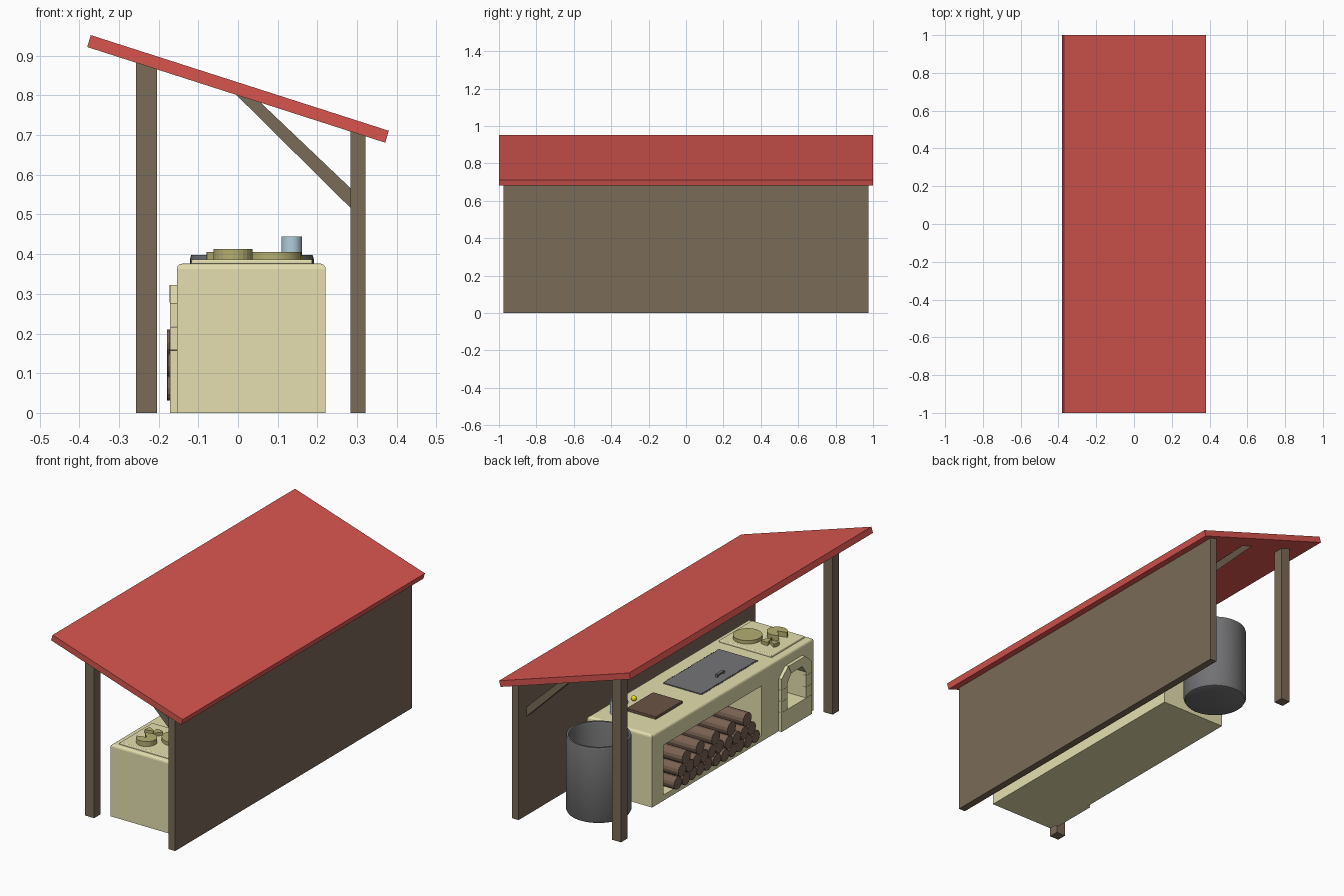
import bpy, bmesh, math, random
from mathutils import Vector

if "Cube" in bpy.data.objects:
    bpy.data.objects.remove(bpy.data.objects["Cube"])
random.seed(4)

def mat(name, *rgb):
    m = bpy.data.materials.new(name)
    m.diffuse_color = (*[(c / 255) ** 2.2 for c in rgb], 1)
    m.use_nodes = True
    m.node_tree.nodes["Principled BSDF"].inputs["Base Color"].default_value = m.diffuse_color
    return m

RED = mat("roof_red", 215, 86, 80)
WOOD = mat("dark_wood", 121, 106, 88)
BARK = mat("bark", 122, 99, 84)
CLAY = mat("clay", 228, 222, 173)
BREAD = mat("olive", 178, 172, 112)
BOARD = mat("board", 106, 84, 70)
STEEL = mat("steel", 116, 116, 119)
DARK = mat("dark_steel", 114, 114, 116)
GLASS = mat("glass_blue", 176, 205, 218)
YELLOW = mat("yellow", 235, 225, 20)

def finish(name, bm, m, smooth=False):
    bmesh.ops.recalc_face_normals(bm, faces=bm.faces)
    me = bpy.data.meshes.new(name)
    bm.to_mesh(me)
    bm.free()
    ob = bpy.data.objects.new(name, me)
    bpy.context.collection.objects.link(ob)
    me.materials.append(m)
    if smooth:
        bpy.ops.object.select_all(action='DESELECT')
        ob.select_set(True)
        bpy.context.view_layer.objects.active = ob
        bpy.ops.object.shade_smooth_by_angle(angle=math.radians(35))
    return ob

def prism(name, pts, axis, a, b, m, top_bevel=0):
    """Extrude a 2D outline along axis: 'x' (pts y,z), 'y' (pts x,z), 'z' (pts x,y)."""
    place = {'x': lambda p, t: (t, *p), 'y': lambda p, t: (p[0], t, p[1]), 'z': lambda p, t: (*p, t)}[axis]
    bm = bmesh.new()
    f = bm.faces.new([bm.verts.new(place(p, a)) for p in pts])
    r = bmesh.ops.extrude_face_region(bm, geom=[f])
    d = Vector(place((0, 0), b - a))
    bmesh.ops.translate(bm, vec=d, verts=[v for v in r['geom'] if isinstance(v, bmesh.types.BMVert)])
    if top_bevel:
        edges = [e for e in bm.edges if all(abs(v.co.z - b) < 1e-5 for v in e.verts)]
        bmesh.ops.bevel(bm, geom=edges, offset=top_bevel, segments=3, profile=0.5, affect='EDGES')
    return finish(name, bm, m)

def box(name, x, y, z, m, top_bevel=0):
    return prism(name, [(x[0], y[0]), (x[1], y[0]), (x[1], y[1]), (x[0], y[1])], 'z', *z, m, top_bevel)

def lathe(name, profile, loc, m, n=32):
    bm = bmesh.new()
    rings = []
    for r, z in profile:
        if r == 0:
            rings.append([bm.verts.new((loc[0], loc[1], z))] * n)
        else:
            rings.append([bm.verts.new((loc[0] + r * math.cos(2 * math.pi * i / n),
                                        loc[1] + r * math.sin(2 * math.pi * i / n), z)) for i in range(n)])
    for p, q in zip(rings, rings[1:]):
        for i in range(n):
            j = (i + 1) % n
            bm.faces.new(list(dict.fromkeys([p[i], p[j], q[j], q[i]])))
    return finish(name, bm, m, True)

def cut(ob, cutter):
    cutter.hide_render = True
    cutter.display_type = 'WIRE'
    cutter.hide_set(True)
    c = ob.modifiers.new("cut", 'BOOLEAN')
    c.operation, c.solver, c.object = 'DIFFERENCE', 'EXACT', cutter

def sector(cx, cy, r, a0, a1, n=20):
    return [(cx, cy)] + [(cx + r * math.cos(math.radians(a0 + (a1 - a0) * i / n)),
                          cy + r * math.sin(math.radians(a0 + (a1 - a0) * i / n))) for i in range(n + 1)]

# shelter: roof, wall, posts, braces
prism("roof", [(-0.38, 0.922), (-0.371, 0.952), (0.38, 0.711), (0.371, 0.681)], 'y', -1, 1, RED)
prism("back_wall", [(0.283, 0), (0.321, 0), (0.321, 0.7), (0.283, 0.712)], 'y', -0.977, 0.977, WOOD)
for name, y in (("front_post", (-0.895, -0.843)), ("rear_post", (0.85, 0.903))):
    prism(name, [(-0.257, 0), (-0.204, 0), (-0.204, 0.869), (-0.257, 0.886)], 'y', *y, WOOD)
for name, y in (("front_brace", (-0.885, -0.84)), ("rear_brace", (0.86, 0.91))):
    prism(name, [(-0.005, 0.802), (0.055, 0.784), (0.285, 0.565), (0.285, 0.515)], 'y', *y, WOOD)

# counter with wood niche and oven hole
counter = box("counter", (-0.154, 0.221), (-0.833, 0.5), (0, 0.376), CLAY, 0.013)
cut(counter, box("niche_cutter", (-0.3, 0.12), (-0.405, 0.405), (0.03, 0.29), CLAY))
OY = -0.67
hole = [(OY - .078, .1), (OY + .078, .1), (OY + .078, .235), (OY + .045, .277), (OY - .045, .277), (OY - .078, .235)]
cut(counter, prism("oven_cutter", hole, 'x', -0.3, 0.1, CLAY))

# oven surround of stone blocks
box("oven_base", (-0.171, -0.15), (OY - .125, OY + .125), (0, 0.1), CLAY)
for side, s in (("front", -1), ("rear", 1)):
    ya, yb = sorted((OY + s * .078, OY + s * .125))
    for i, (z0, z1) in enumerate([(.101, .157), (.158, .217)]):
        box(f"oven_block_{side}_{i}", (-0.171, -0.15), (ya, yb), (z0, z1), CLAY)
    shape = [(OY + s * p, z) for p, z in ((.078, .218), (.125, .218), (.125, .276), (.07, .322), (.045, .277), (.078, .235))]
    prism(f"oven_corner_{side}", shape, 'x', -0.171, -0.15, CLAY)
prism("oven_keystone", [(OY - .045, .278), (OY + .045, .278), (OY + .069, .322), (OY - .069, .322)], 'x', -0.172, -0.15, CLAY)

# stacked logs in the niche
def log(name, y, z, r=0.032, n=14):
    x0 = -0.18 + random.uniform(0, .012)
    pts = [(y + r * math.cos(2 * math.pi * i / n), z + r * math.sin(2 * math.pi * i / n)) for i in range(n)]
    prism(name, pts, 'x', x0, 0.1, BARK)

for i in range(11):
    log(f"log_low_{i}", -0.325 + i * .064, .062)
for i in range(10):
    log(f"log_mid_{i}", -0.293 + i * .064, .118)
for i in range(5):
    log(f"log_top_{i}", -0.26 + i * .128, .176, .035)

# cooktop with flat bread, pie and its slices
box("cooktop", (-0.117, 0.187), (-0.81, -0.54), (0.37, 0.387), CLAY, 0.005)
lathe("flat_bread", [(0, .386), (.07, .386), (.07, .405), (0, .405)], (.09, -.637), BREAD)
prism("pie", sector(-.013, -.735, .05, 195, 495), 'z', .386, .413, BREAD)
prism("pie_slice_large", sector(-.025, -.672, .055, 55, 105, 8), 'z', .386, .405, BREAD)
prism("pie_slice_small", sector(-.03, -.645, .05, 150, 195, 8), 'z', .386, .405, BREAD)

# grill: one plate with toothed long edges, and a small handle
N, G0, G1 = 32, -0.468, 0.0
step = (G1 - G0) / N
right = [(0.141 - .007 * (k % 2), G0 + step * (i + k / 2)) for i in range(N) for k in (0, 1)]
left = [(0.054 - x, y) for x, y in reversed(right)]
prism("grill", right + left, 'z', 0.37, 0.381, STEEL)
for i, y in enumerate((-.26, -.21)):
    box(f"grill_handle_leg_{i}", (-.04, -.03), (y, y + .008), (.379, .39), DARK)
box("grill_handle", (-.042, -.028), (-.26, -.202), (.388, .396), DARK)

# cutting board, glass, lemons
box("cutting_board", (-0.065, 0.105), (0.122, 0.342), (0.374, 0.39), BOARD, 0.003)
lathe("glass", [(0, .376), (.026, .376), (.026, .445), (.022, .445), (.022, .385), (0, .385)], (.135, .39), GLASS, 24)
for i, (x, y) in enumerate(((.14, .23), (.15, .285))):
    arc = [(.014 * math.sin(math.pi * k / 8), .389 - .014 * math.cos(math.pi * k / 8)) for k in range(1, 8)]
    lathe(f"lemon_{i}", [(0, .375)] + arc + [(0, .403)], (x, y), YELLOW, 16)

# open barrel
lathe("barrel", [(0, 0), (.14, 0), (.15, .004), (.156, .015), (.156, .388), (.153, .398),
                 (.143, .398), (.14, .388), (.14, .02), (0, .02)], (.035, .67), DARK, 40)
